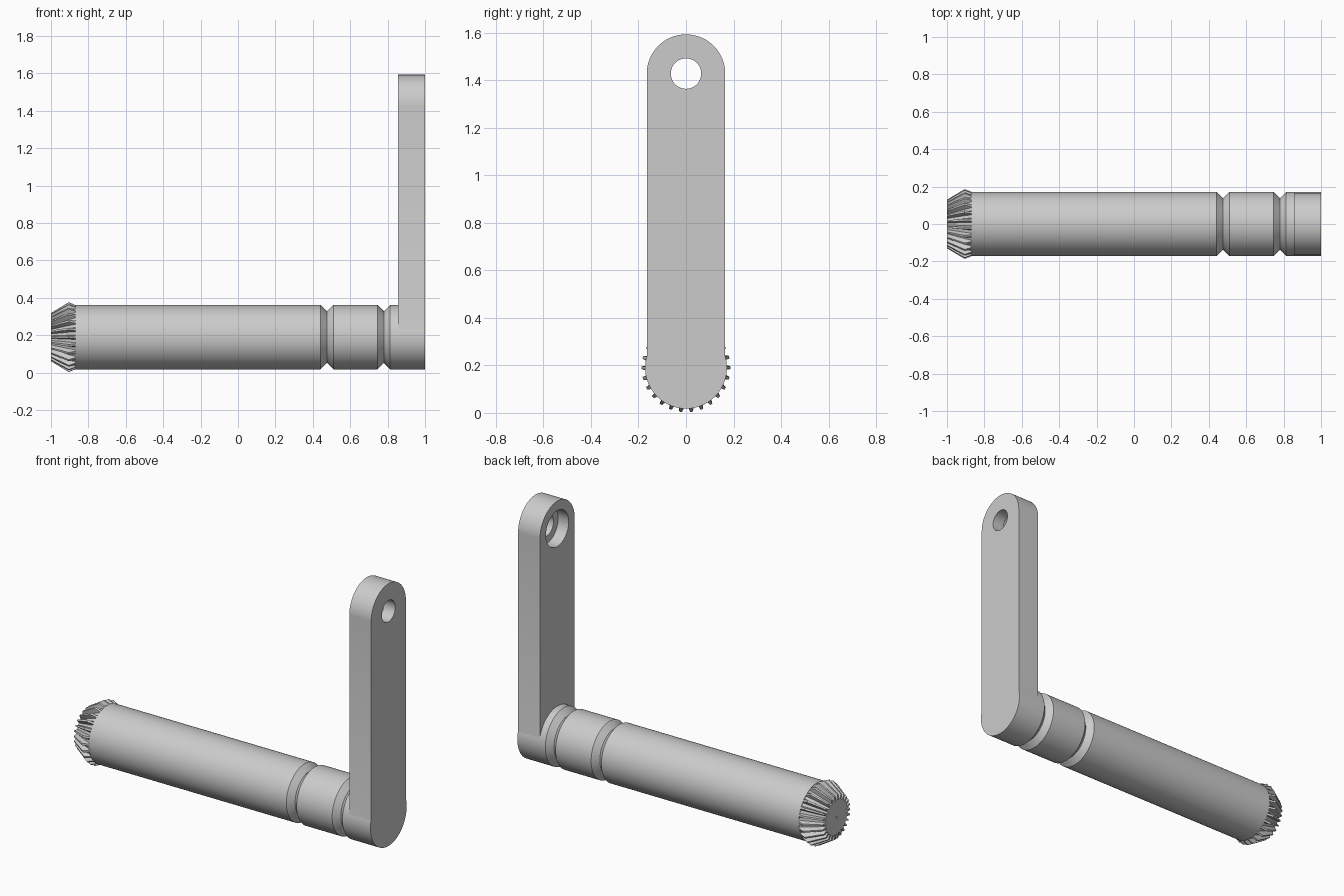
import bpy, bmesh
from math import sin, cos, pi, asin, sqrt

cube = bpy.data.objects.get("Cube")
if cube:
    bpy.data.objects.remove(cube)

steel = bpy.data.materials.new("grey steel")
steel.use_nodes = True
GREY = (0.6, 0.6, 0.6, 1)
steel.diffuse_color = GREY
steel.node_tree.nodes["Principled BSDF"].inputs["Base Color"].default_value = GREY

AXIS_Z = 0.19      # height of the shaft axis
R = 0.172          # shaft radius
ARM_X = 0.855      # inner face of the arm
HALF = 0.165       # half width of the arm
EYE_Z = 1.428      # height of the eye in the arm


def loft(name, rings, smooth=25):
    """Join equal rings of points into a closed solid."""
    bm = bmesh.new()
    loops = [[bm.verts.new(p) for p in ring] for ring in rings]
    n = len(loops[0])
    for a, b in zip(loops, loops[1:]):
        for i in range(n):
            j = (i + 1) % n
            bm.faces.new((a[i], a[j], b[j], b[i]))
    bm.faces.new(loops[0][::-1])
    bm.faces.new(loops[-1])
    bmesh.ops.recalc_face_normals(bm, faces=bm.faces)
    mesh = bpy.data.meshes.new(name)
    bm.to_mesh(mesh)
    bm.free()
    mesh.materials.append(steel)
    obj = bpy.data.objects.new(name, mesh)
    bpy.context.collection.objects.link(obj)
    shade(obj, smooth)
    return obj


def shade(obj, degrees):
    bpy.ops.object.select_all(action='DESELECT')
    obj.select_set(True)
    bpy.context.view_layer.objects.active = obj
    bpy.ops.object.shade_smooth_by_angle(angle=degrees * pi / 180)


def circle(x, r, z=AXIS_Z, n=96):
    return [(x, r * cos(2 * pi * i / n), z + r * sin(2 * pi * i / n)) for i in range(n)]


def bore(obj, name, x0, x1, r, z):
    """Cut a round hole along x."""
    cutter = loft(name, [circle(x0, r, z, 64), circle(x1, r, z, 64)])
    cutter.hide_render = True
    mod = obj.modifiers.new(name, 'BOOLEAN')
    mod.operation = 'DIFFERENCE'
    mod.solver = 'EXACT'
    mod.object = cutter
    bpy.context.view_layer.objects.active = obj
    bpy.ops.object.modifier_apply(modifier=name)
    bpy.data.objects.remove(cutter)


# Shaft with two V grooves
profile = [(-0.87, R)]
for groove in (0.476, 0.78):
    profile += [(groove - 0.034, R), (groove, R - 0.034), (groove + 0.034, R)]
profile.append((ARM_X, R))
loft("shaft", [circle(x, r) for x, r in profile])

# Bevel gear on the end of the shaft
TEETH = 26


def gear_ring(x, root, tip):
    ring = []
    for t in range(TEETH):
        for offset, r in ((-0.29, root), (-0.13, tip), (0.13, tip), (0.29, root)):
            a = 2 * pi * (t + offset) / TEETH
            ring.append((x, r * cos(a), AXIS_Z + r * sin(a)))
    return ring


gear = loft("bevel_gear", [gear_ring(-1, 0.102, 0.13),
                           gear_ring(-0.905, 0.154, 0.187),
                           gear_ring(-0.868, 0.17, 0.172)], 20)
bore(gear, "centre_mark", -1.02, -0.98, 0.006, AXIS_Z)

# Crank arm: shaft-sized round foot, straight sides, round top
side = asin(sqrt(R * R - HALF * HALF) / R)
STEPS = 64
outline = []
for i in range(STEPS + 1):
    a = pi - side + (pi + 2 * side) * i / STEPS
    outline.append((R * cos(a), AXIS_Z + R * sin(a)))
for i in range(STEPS + 1):
    a = pi * i / STEPS
    outline.append((HALF * cos(a), EYE_Z + HALF * sin(a)))
arm = loft("crank_arm", [[(x, y, z) for y, z in outline] for x in (ARM_X, 1)])

# Eye through the arm, wider on the inner side
bore(arm, "eye", 0.8, 1.1, 0.064, EYE_Z)
bore(arm, "counterbore", 0.8, ARM_X + 0.07, 0.108, EYE_Z)
for part in (arm, gear):
    shade(part, 20)
